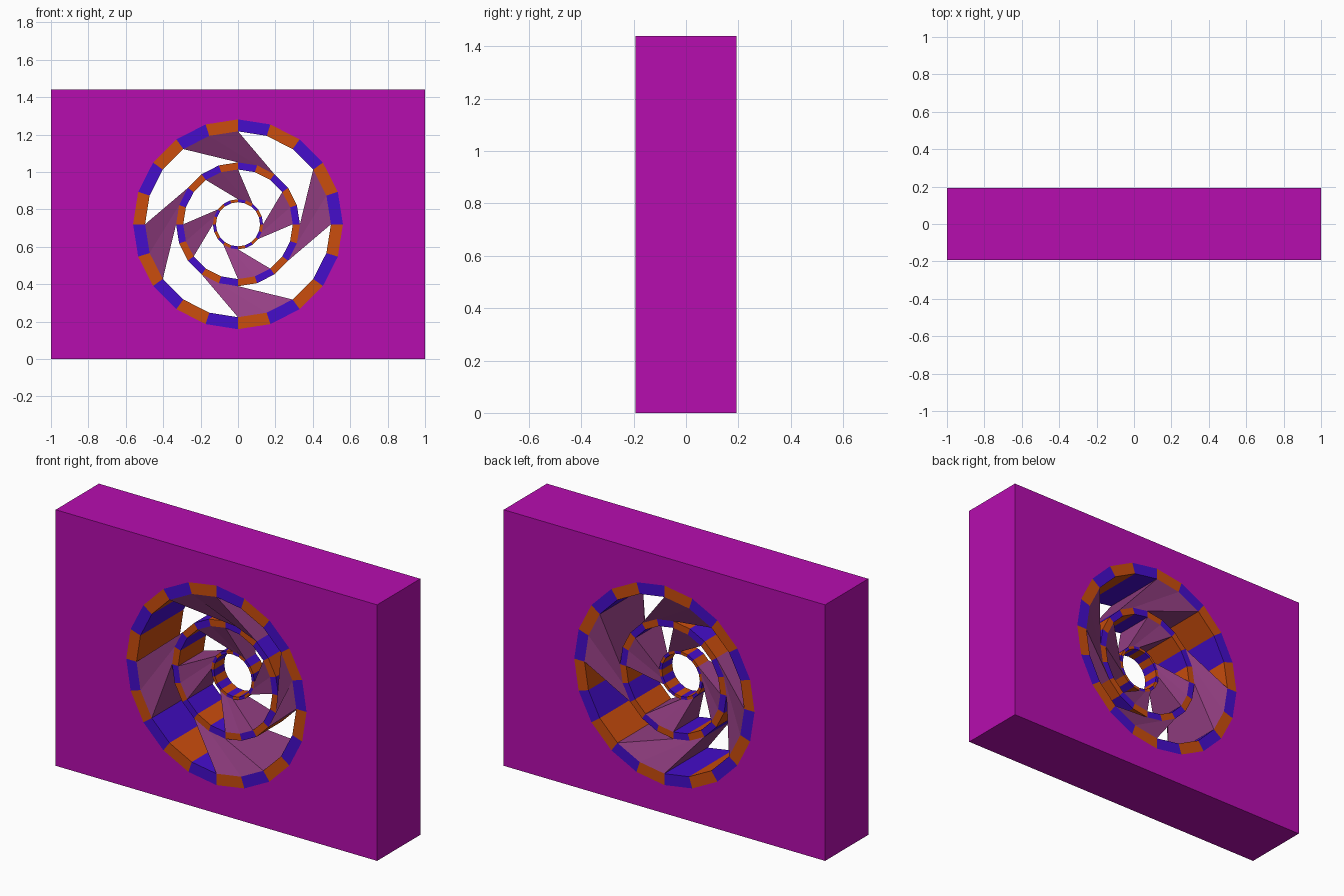
import bpy, bmesh
from math import sin, cos, pi

if "Cube" in bpy.data.objects:
    bpy.data.objects.remove(bpy.data.objects["Cube"])

CZ = 0.72           # fan axis height
SEGS = 20
STEP = 2 * pi / SEGS


def material(name, rgb):
    m = bpy.data.materials.new(name)
    m.diffuse_color = (*rgb, 1)
    m.use_nodes = True
    m.node_tree.nodes["Principled BSDF"].inputs["Base Color"].default_value = m.diffuse_color
    return m


MAGENTA = material("magenta", (0.47, 0.004, 0.43))
ORANGE = material("orange", (0.6, 0.075, 0.004))
BLUE = material("blue", (0.06, 0.004, 0.6))
MAUVE = material("mauve", (0.3, 0.05, 0.23))


def point(r, i, y):
    """Point on a circle, counted clockwise from the top in the front view."""
    a = i * STEP
    return (r * sin(a), y, CZ + r * cos(a))


def finish(name, bm, mats):
    bmesh.ops.recalc_face_normals(bm, faces=bm.faces)
    me = bpy.data.meshes.new(name)
    bm.to_mesh(me)
    bm.free()
    for m in mats:
        me.materials.append(m)
    ob = bpy.data.objects.new(name, me)
    bpy.context.collection.objects.link(ob)
    return ob


def housing(hole_r, half):
    # rectangular block with a round through-hole
    bm = bmesh.new()
    outer = [(-1, -half, 0), (1, -half, 0), (1, -half, 1.44), (-1, -half, 1.44)]
    inner = [point(hole_r, i, -half) for i in range(SEGS)]
    edges = []
    for loop in (outer, inner):
        vs = [bm.verts.new(p) for p in loop]
        edges += [bm.edges.new((vs[k - 1], vs[k])) for k in range(len(vs))]
    bmesh.ops.triangle_fill(bm, edges=edges, use_beauty=True)
    ext = bmesh.ops.extrude_face_region(bm, geom=bm.faces[:], use_keep_orig=True)
    moved = [g for g in ext["geom"] if isinstance(g, bmesh.types.BMVert)]
    bmesh.ops.translate(bm, verts=moved, vec=(0, 2 * half, 0))
    finish("housing", bm, [MAGENTA])


def ring(name, ro, ri, half):
    # striped ring of alternating segments
    bm = bmesh.new()
    section = [(ro, -half), (ri, -half), (ri, half), (ro, half)]
    rows = [[bm.verts.new(point(r, i, y)) for r, y in section] for i in range(SEGS)]
    for i in range(SEGS):
        a, b = rows[i], rows[(i + 1) % SEGS]
        for k in range(4):
            n = (k + 1) % 4
            bm.faces.new((a[k], a[n], b[n], b[k])).material_index = i % 2
    finish(name, bm, [BLUE, ORANGE])


def blades(name, r_out, half_out, r_in, half_in):
    # four swept blades, each two segments wide, joining two rings
    for q in range(4):
        bm = bmesh.new()
        s = q * SEGS // 4
        grid = []
        for k in range(3):
            o, n = s - 2 + k, s + k
            grid.append([bm.verts.new(p) for p in (
                point(r_out, o, -half_out), point(r_in, n, -half_in),
                point(r_in, n, half_in), point(r_out, o, half_out))])
        for a, b in zip(grid, grid[1:]):
            bm.faces.new((a[0], a[1], b[1], b[0]))
            bm.faces.new((a[2], a[3], b[3], b[2]))
        bm.faces.new(grid[0])
        bm.faces.new(grid[2])
        finish(f"{name}_{q + 1}", bm, [MAUVE])


# (outer radius, inner radius, half depth) from rim to hub
RINGS = {"outer_ring": (0.561, 0.497, 0.192),
         "middle_ring": (0.331, 0.293, 0.113),
         "hub_ring": (0.134, 0.118, 0.046)}

housing(0.561, 0.192)
for ring_name, dims in RINGS.items():
    ring(ring_name, *dims)

rim, mid, hub = RINGS.values()
blades("outer_blade", rim[1], rim[2], mid[0], mid[2])
blades("inner_blade", mid[1], mid[2], hub[0], hub[2])
